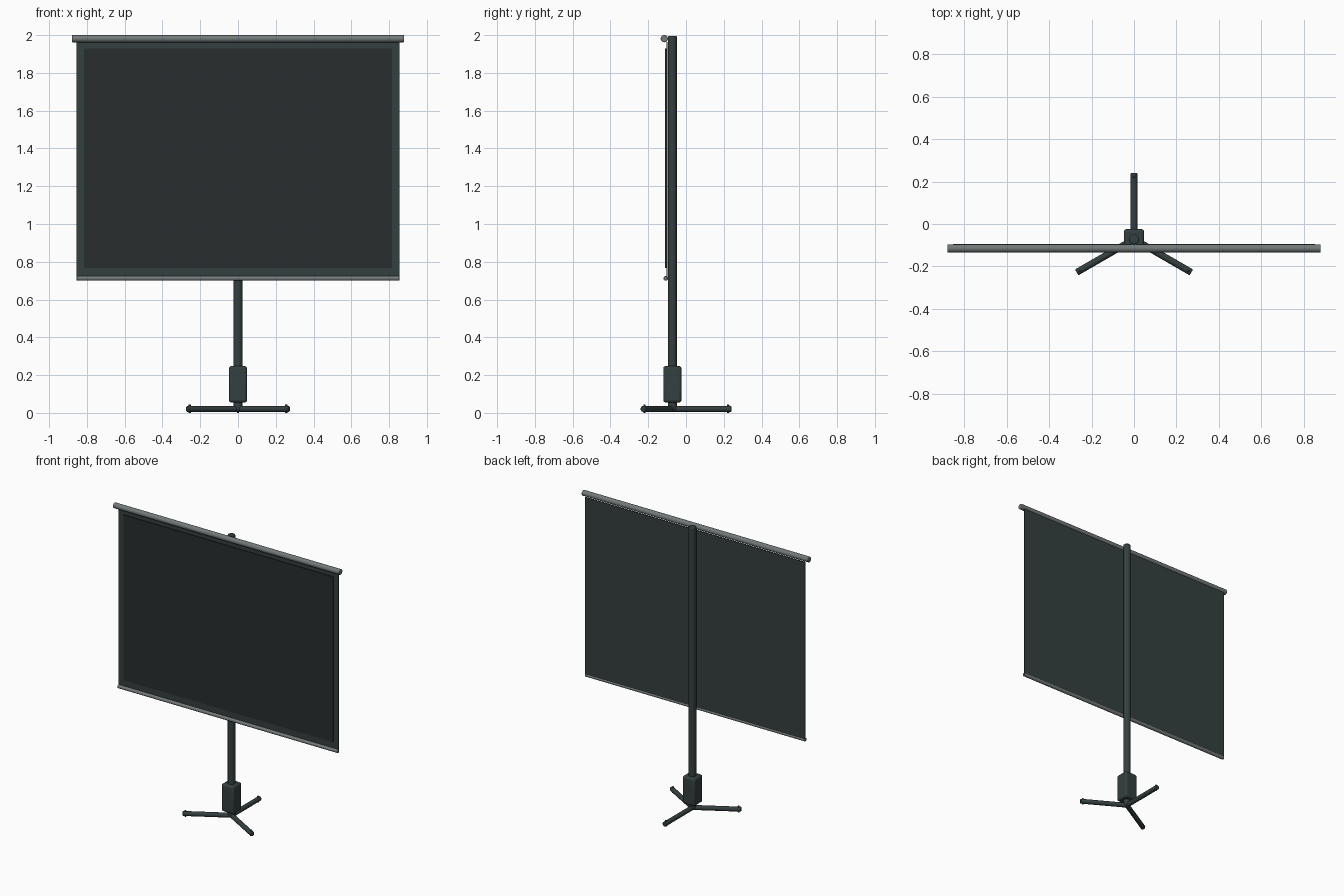
import bpy, math
from mathutils import Vector

if "Cube" in bpy.data.objects:
    bpy.data.objects.remove(bpy.data.objects["Cube"])

def material(name, rgb):
    m = bpy.data.materials.new(name)
    m.diffuse_color = (*rgb, 1)
    m.use_nodes = True
    m.node_tree.nodes["Principled BSDF"].inputs["Base Color"].default_value = m.diffuse_color
    return m

DARK = material("dark_green_grey", (0.035, 0.05, 0.05))
BLACK = material("screen_black", (0.022, 0.026, 0.027))
METAL = material("grey_metal", (0.17, 0.19, 0.19))

POLE_Y = -0.072

def finish(ob, name, mat, bevel=0, segments=2):
    ob.name = name
    ob.data.materials.append(mat)
    if bevel:
        mod = ob.modifiers.new("bevel", 'BEVEL')
        mod.width, mod.segments, mod.limit_method = bevel, segments, 'ANGLE'
    bpy.ops.object.shade_smooth_by_angle(angle=math.radians(40))
    return ob

def box(name, lo, hi, mat, bevel=0):
    lo, hi = Vector(lo), Vector(hi)
    bpy.ops.mesh.primitive_cube_add(size=1, location=(lo + hi) / 2)
    ob = bpy.context.object
    ob.scale = hi - lo
    bpy.ops.object.transform_apply(location=False, rotation=False, scale=True)
    return finish(ob, name, mat, bevel, 3)

def rod(name, a, b, radius, mat, bevel=0.003, sides=32):
    a, b = Vector(a), Vector(b)
    bpy.ops.mesh.primitive_cylinder_add(vertices=sides, radius=radius,
                                        depth=(b - a).length, location=(a + b) / 2)
    ob = bpy.context.object
    ob.rotation_euler = (b - a).to_track_quat('Z', 'Y').to_euler()
    return finish(ob, name, mat, bevel)

# Screen: backing sheet with border, raised picture panel, rails
box("screen_sheet", (-0.855, -0.104, 0.705), (0.855, -0.098, 1.963), DARK)
box("picture_panel", (-0.815, -0.110, 0.767), (0.815, -0.103, 1.928), BLACK)
rod("top_roller", (-0.88, -0.115, 1.981), (0.88, -0.115, 1.981), 0.019, METAL)
rod("bottom_rail", (-0.855, -0.107, 0.712), (0.855, -0.107, 0.712), 0.012, METAL)

# Stand: pole and rounded housing
rod("pole", (0, POLE_Y, 0.012), (0, POLE_Y, 1.995), 0.024, DARK, 0.006)
box("pole_housing", (-0.048, POLE_Y - 0.048, 0.055),
    (0.048, POLE_Y + 0.048, 0.248), DARK, 0.013)

# Three legs with a small foot pin near each tip
for i, deg in enumerate((90, 210, 330)):
    d = Vector((math.cos(math.radians(deg)), math.sin(math.radians(deg)), 0))
    hub = Vector((0, POLE_Y, 0))
    up = Vector((0, 0, 0.021))
    rod(f"leg_{i + 1}", hub + up, hub + d * 0.312 + up, 0.016, DARK, 0.004)
    pin = hub + d * 0.295
    rod(f"foot_pin_{i + 1}", pin, pin + Vector((0, 0, 0.044)), 0.006, DARK, 0.002, 16)
